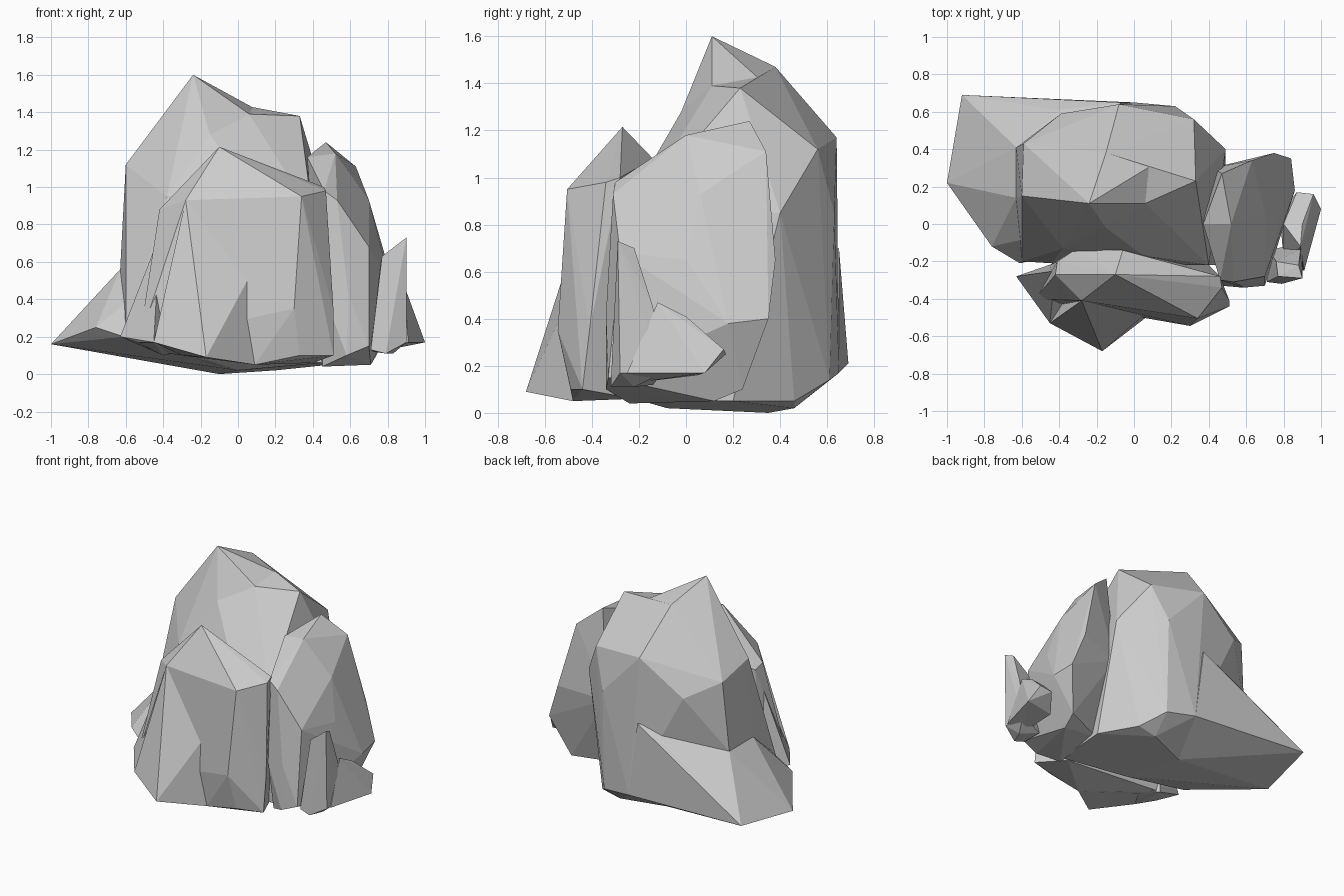
import bpy, bmesh, math


def rock(name, *rings):
    """Flat-faceted boulder: convex hull around a few contour rings of corners."""
    bm = bmesh.new()
    for ring in rings:
        for p in ring:
            bm.verts.new(p)
    hull = bmesh.ops.convex_hull(bm, input=bm.verts[:])
    loose = {g for g in hull["geom_interior"] + hull["geom_unused"]
             if isinstance(g, bmesh.types.BMVert) and g.is_valid and not g.link_faces}
    bmesh.ops.delete(bm, geom=list(loose), context='VERTS')
    # merge nearly coplanar triangles into larger facets
    bmesh.ops.dissolve_limit(bm, angle_limit=math.radians(3),
                             verts=bm.verts[:], edges=bm.edges[:])
    bmesh.ops.recalc_face_normals(bm, faces=bm.faces[:])
    mesh = bpy.data.meshes.new(name)
    bm.to_mesh(mesh)
    bm.free()
    ob = bpy.data.objects.new(name, mesh)
    bpy.context.collection.objects.link(ob)
    return ob


# corners shared by the tall boulder and its summit
saddle = [(-.15, .38, 1.47), (.09, .31, 1.42), (.06, .11, 1.39)]
shoulder = [(-.60, .15, 1.12), (-.59, .43, 1.05), (-.39, .59, .94),
            (-.08, .64, 1.17), (-.15, -.02, 1.28), (-.38, -.13, .95)]

# tall boulder at the back: crown, shoulders, waist, foot
rock("back_boulder", saddle, shoulder,
     [(.33, .23, 1.38), (.32, .56, 1.12), (.36, .06, 1.18), (.05, -.17, 1.02)],
     [(-.63, .14, .56), (-.63, .41, .56), (-.44, -.21, .5), (.22, .63, .85),
      (.49, .40, .85), (.40, -.22, .85), (-.07, .65, .85)],
     [(-.60, -.20, .20), (.0, .65, .17), (.22, .61, .14), (.49, .2, .05),
      (.34, .46, .05), (.45, -.22, .06), (-.1, .35, 0), (0, -.08, .02), (.2, .46, .02)])
rock("summit", saddle, shoulder, [(-.24, .11, 1.60)])

# low wedge spreading out to the left, blending into the back wall
rock("left_spur",
     [(-.63, .14, .56), (-.63, .41, .56), (-.40, .61, .58), (-.07, .65, .7), (-.45, -.05, .5)],
     [(-1, .22, .16), (-.92, .69, .21), (-.76, -.12, .25), (-.61, -.21, .20)],
     [(-.1, .35, 0), (0, .65, .17), (0, -.08, .02)])

# front slab: crest, shoulders, belly, foot
rock("front_boulder",
     [(-.10, -.27, 1.215), (.46, -.28, 1.0), (.08, -.40, 1.0),
      (.34, -.505, .95), (-.28, -.41, .93)],
     [(-.42, -.27, .88), (-.41, -.20, .85), (-.32, -.14, .9), (-.06, -.14, 1.08),
      (.47, -.34, .98), (-.43, -.3, .56)],
     [(.05, -.49, .5), (.30, -.545, .35), (.51, -.41, .35)],
     [(-.53, -.40, .17), (.09, -.48, .05), (.33, -.49, .1),
      (.51, -.44, .1), (.40, -.22, .06), (-.45, -.22, .12)])

# toe that juts forward from the slab
rock("front_toe",
     [(-.28, -.41, .93), (-.2, -.3, .8), (.05, -.49, .5)],
     [(-.17, -.68, .09), (-.45, -.53, .17), (.09, -.48, .05), (-.3, -.3, .1)])

# thin sliver at the left of the front slab
rock("left_sliver",
     [(-.63, -.28, .2), (-.53, -.40, .17), (-.45, -.53, .17),
      (-.42, -.25, .74), (-.43, -.3, .6), (-.3, -.3, .12), (-.4, -.2, .1)])

# right boulder
rock("right_boulder",
     [(.47, .27, 1.24), (.37, 0, 1.16), (.52, 0, 1.18), (.63, .34, 1.11)],
     [(.70, .06, .93), (.41, -.09, 1.08), (.46, -.30, .98), (.53, -.31, .93),
      (.75, .38, .65), (.70, -.28, .68), (.77, 0, .65)],
     [(.84, .35, .40), (.86, .18, .38), (.59, -.34, .42), (.47, -.33, .4), (.42, .3, .6)],
     [(.70, -.33, .15), (.58, -.34, .1), (.45, -.24, .04), (.71, .12, .05),
      (.64, 0, .07), (.74, .24, .10), (.44, .12, .08)])

# small upright shard and the low chunk beside it
rock("small_shard",
     [(.90, -.29, .73), (.88, -.22, .70), (.77, -.28, .63), (.76, -.2, .58), (.89, -.14, .45)],
     [(.71, -.31, .13), (.79, -.32, .11), (.83, -.22, .11), (.90, -.28, .17),
      (.72, -.14, .12), (.9, -.1, .17)])
rock("small_chunk",
     [(.89, -.12, .47), (.90, 0, .41), (.80, .0, .4)],
     [(.96, .16, .27), (.87, .17, .25), (1.0, .08, .17), (.91, -.25, .17),
      (.80, -.2, .13), (.78, .05, .16)])
